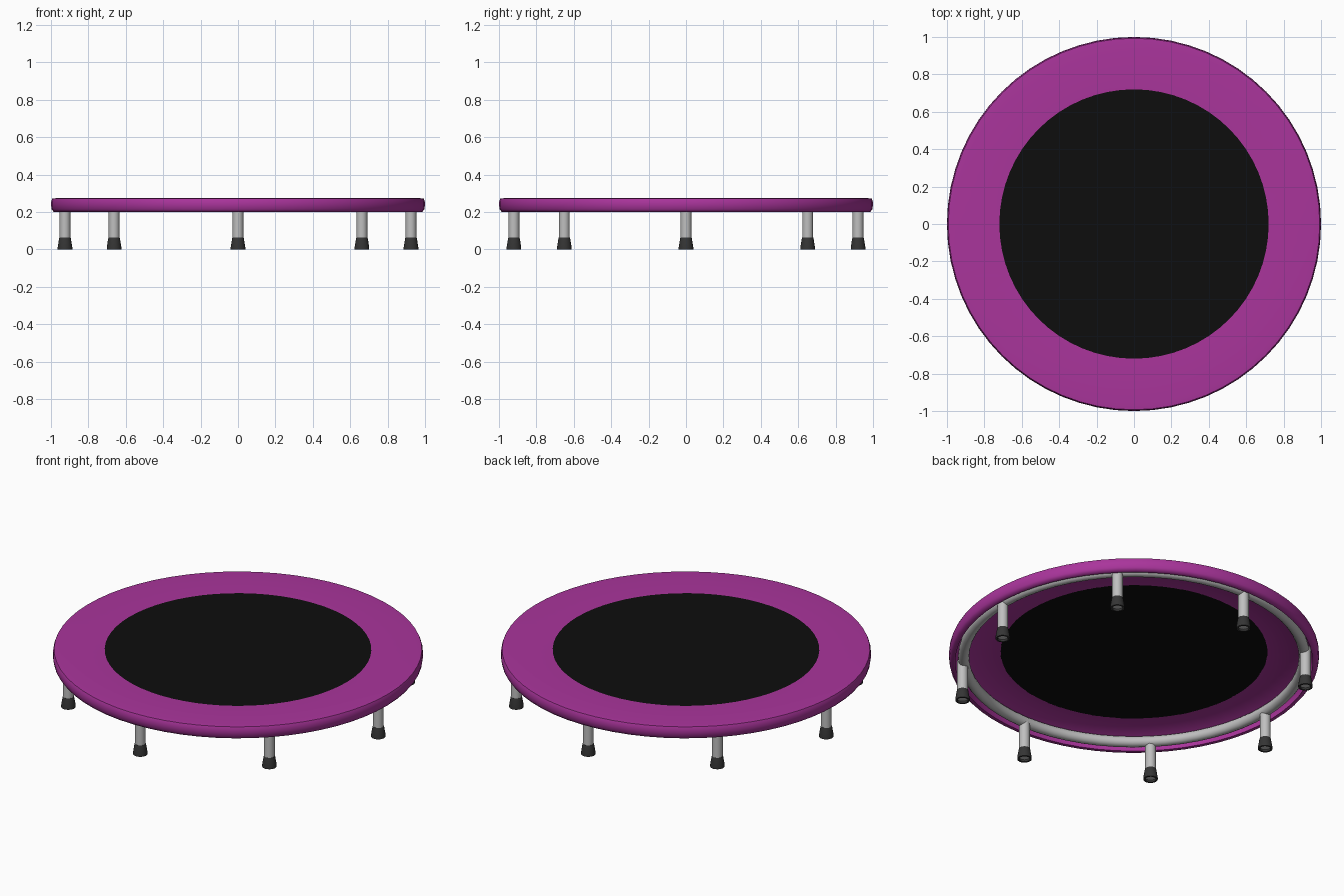
import bpy, math

if "Cube" in bpy.data.objects:
    bpy.data.objects.remove(bpy.data.objects["Cube"])

def material(name, rgb):
    m = bpy.data.materials.new(name)
    m.diffuse_color = (*rgb, 1)
    m.use_nodes = True
    m.node_tree.nodes["Principled BSDF"].inputs["Base Color"].default_value = m.diffuse_color
    return m

MAGENTA = material("magenta vinyl", (0.40, 0.035, 0.33))
BLACK = material("black mat fabric", (0.004, 0.004, 0.004))
STEEL = material("steel grey", (0.52, 0.52, 0.52))
RUBBER = material("dark rubber", (0.035, 0.035, 0.035))

def lathe(name, profile, segs, mat, at=(0, 0), closed=True, angle=60):
    """Revolve an (r, z) profile around a vertical axis; r = 0 points become one pole."""
    verts, rings = [], []
    for r, z in profile:
        n = segs if r > 0 else 1
        rings.append(range(len(verts), len(verts) + n))
        verts += [(r * math.cos(2 * math.pi * i / segs), r * math.sin(2 * math.pi * i / segs), z)
                  for i in range(n)]
    faces = []
    pairs = list(zip(rings, rings[1:] + (rings[:1] if closed else [])))
    for a, b in pairs if closed else pairs[:len(rings) - 1]:
        for i in range(segs):
            j = (i + 1) % segs
            f = [a[i % len(a)], a[j % len(a)], b[j % len(b)], b[i % len(b)]]
            f = list(dict.fromkeys(f))
            if len(f) > 2:
                faces.append(f)
    mesh = bpy.data.meshes.new(name)
    mesh.from_pydata(verts, [], faces)
    mesh.materials.append(mat)
    ob = bpy.data.objects.new(name, mesh)
    ob.location = (*at, 0)
    bpy.context.collection.objects.link(ob)
    bpy.ops.object.select_all(action='DESELECT')
    ob.select_set(True)
    bpy.context.view_layer.objects.active = ob
    bpy.ops.object.shade_smooth_by_angle(angle=math.radians(angle))
    return ob

# Padded cover: flat top, rounded skirt, open underneath (profile runs counter-clockwise)
lathe("pad_cover", [(0.72, 0.262), (0.96, 0.262), (0.97, 0.25), (0.97, 0.215), (0.965, 0.20),
                    (0.985, 0.20), (0.996, 0.215), (1.0, 0.24), (0.998, 0.26), (0.993, 0.272),
                    (0.96, 0.275), (0.72, 0.27)], 64, MAGENTA)

# Jumping mat
lathe("jumping_mat", [(0, 0.262), (0.722, 0.262), (0.722, 0.27), (0, 0.27)], 64, BLACK, closed=False)

# Round tube frame
lathe("frame_ring", [(0.92 + 0.03 * math.cos(a), 0.231 + 0.03 * math.sin(a))
                     for a in (2 * math.pi * i / 14 for i in range(14))], 64, STEEL)

# Eight legs with hollow rubber feet
for k in range(8):
    a = k * math.pi / 4
    at = (0.937 * math.cos(a) if k % 2 else 0.925 * math.cos(a), 0.92 * math.sin(a))
    lathe("leg_%d" % (k + 1), [(0, 0.012), (0.029, 0.012), (0.029, 0.245), (0, 0.245)],
          20, STEEL, at, closed=False)
    lathe("foot_%d" % (k + 1), [(0.029, 0.0), (0.039, 0.0), (0.039, 0.012), (0.032, 0.055),
                                (0.030, 0.063), (0.027, 0.063)], 20, RUBBER, at, angle=35)
